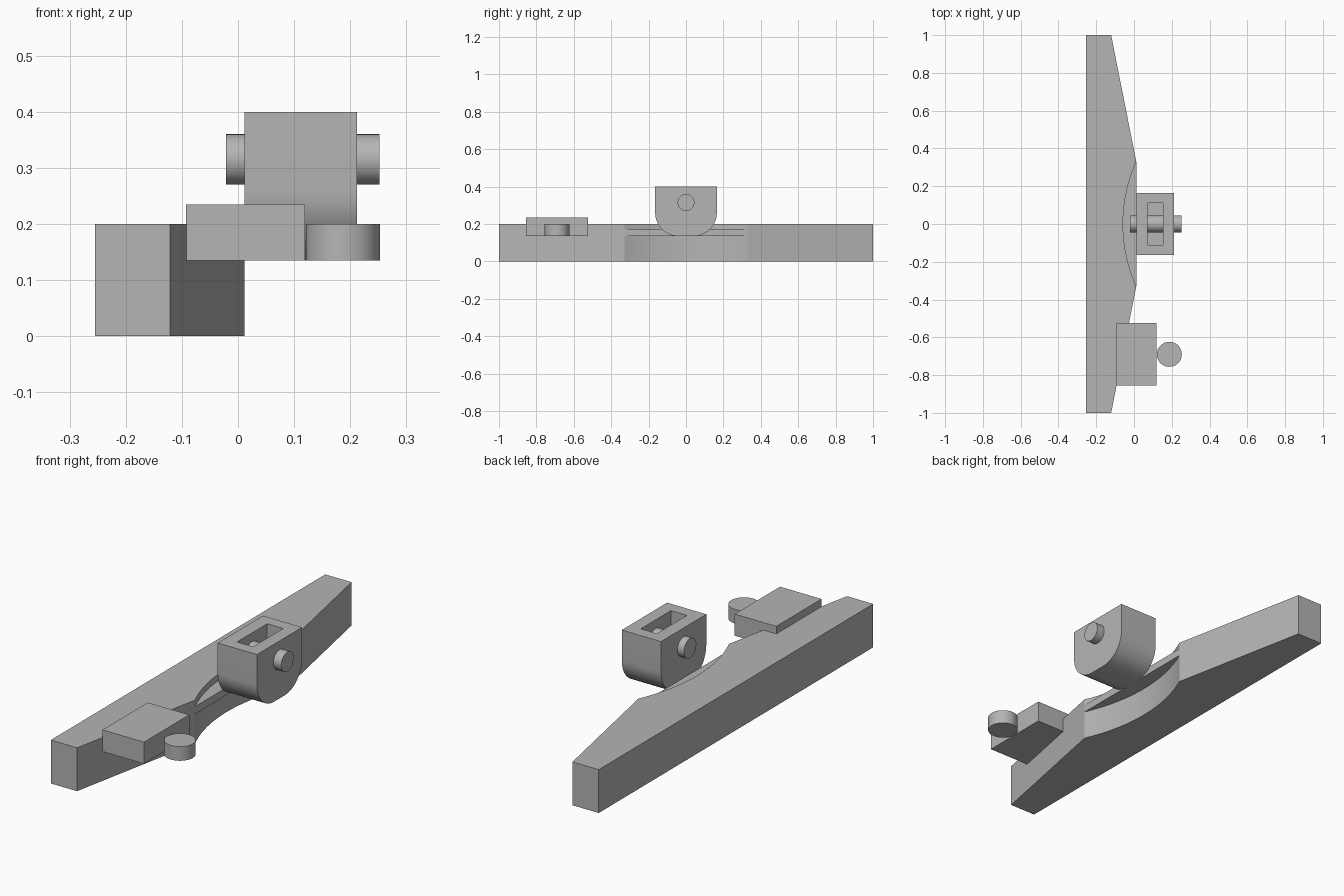
import bpy, bmesh, math
from mathutils import Vector

cube = bpy.data.objects.get("Cube")
if cube:
    bpy.data.objects.remove(cube, do_unlink=True)

grey = bpy.data.materials.new("plain grey")
grey.use_nodes = True
grey.diffuse_color = (0.46, 0.46, 0.46, 1)
grey.node_tree.nodes["Principled BSDF"].inputs["Base Color"].default_value = (0.46, 0.46, 0.46, 1)


def extrude(name, outline, direction):
    """Solid made by pushing a flat outline along a direction."""
    bm = bmesh.new()
    face = bm.faces.new([bm.verts.new(p) for p in outline])
    grown = bmesh.ops.extrude_face_region(bm, geom=[face])["geom"]
    moved = [g for g in grown if isinstance(g, bmesh.types.BMVert)]
    bmesh.ops.translate(bm, verts=moved, vec=Vector(direction))
    bmesh.ops.recalc_face_normals(bm, faces=bm.faces[:])
    mesh = bpy.data.meshes.new(name)
    bm.to_mesh(mesh)
    bm.free()
    obj = bpy.data.objects.new(name, mesh)
    bpy.context.collection.objects.link(obj)
    mesh.materials.append(grey)
    return obj


def box(name, x0, x1, y0, y1, z0, z1):
    return extrude(name, [(x0, y0, z0), (x1, y0, z0), (x1, y1, z0), (x0, y1, z0)], (0, 0, z1 - z0))


def circle(radius, count=48):
    return [(radius * math.cos(i * math.tau / count), radius * math.sin(i * math.tau / count))
            for i in range(count)]


def smooth(obj):
    bpy.ops.object.select_all(action="DESELECT")
    obj.select_set(True)
    bpy.context.view_layer.objects.active = obj
    bpy.ops.object.shade_smooth_by_angle(angle=math.radians(30))


# Shallow arc scooped out of the long edge
half, edge, sag = 0.33, 0.012, 0.07
radius = (half ** 2 + sag ** 2) / (2 * sag)
sweep = math.asin(half / radius)
arc = []
for i in range(25):
    a = sweep * (i / 12 - 1)
    arc.append((edge - sag + radius * (1 - math.cos(a)), radius * math.sin(a)))

# Long tapered bar
plan = [(-0.255, -1), (-0.121, -1)] + arc + [(-0.121, 1), (-0.255, 1)]
bar = extrude("tapered_bar", [(x, y, 0) for x, y in plan], (0, 0, 0.2))
smooth(bar)

# Thin web filling the scoop
extrude("scoop_web", [(x, y, 0.135) for x, y in arc], (0, 0, 0.035))

# Bracket with rounded lower corners
r, w, low, high = 0.125, 0.165, 0.135, 0.4
side = [(w, high), (-w, high)]
for cy, start in ((r - w, math.pi), (w - r, 1.5 * math.pi)):
    for i in range(13):
        a = start + i / 12 * math.pi / 2
        side.append((cy + r * math.cos(a), low + r + r * math.sin(a)))
bracket = extrude("bracket", [(0.012, y, z) for y, z in side], (0.2, 0, 0))

# Slot in the top of the bracket
cutter = box("slot_cutter", 0.072, 0.154, -0.11, 0.11, 0.2, 0.5)
cutter.hide_render = True
cutter.hide_viewport = True
cut = bracket.modifiers.new("slot", "BOOLEAN")
cut.operation = "DIFFERENCE"
cut.solver = "EXACT"
cut.object = cutter
bpy.context.view_layer.update()
shaped = bpy.data.meshes.new_from_object(bracket.evaluated_get(bpy.context.evaluated_depsgraph_get()))
bracket.modifiers.clear()
bracket.data = shaped
bpy.data.objects.remove(cutter, do_unlink=True)
smooth(bracket)

# Cross pin through the bracket
pin = extrude("cross_pin", [(-0.021, y, 0.315 + z) for y, z in circle(0.045)], (0.273, 0, 0))
smooth(pin)

# Latch block and its round button
box("latch_block", -0.093, 0.119, -0.855, -0.525, 0.135, 0.235)
button = extrude("round_button", [(0.187 + x, -0.69 + y, 0.135) for x, y in circle(0.066)], (0, 0, 0.065))
smooth(button)
